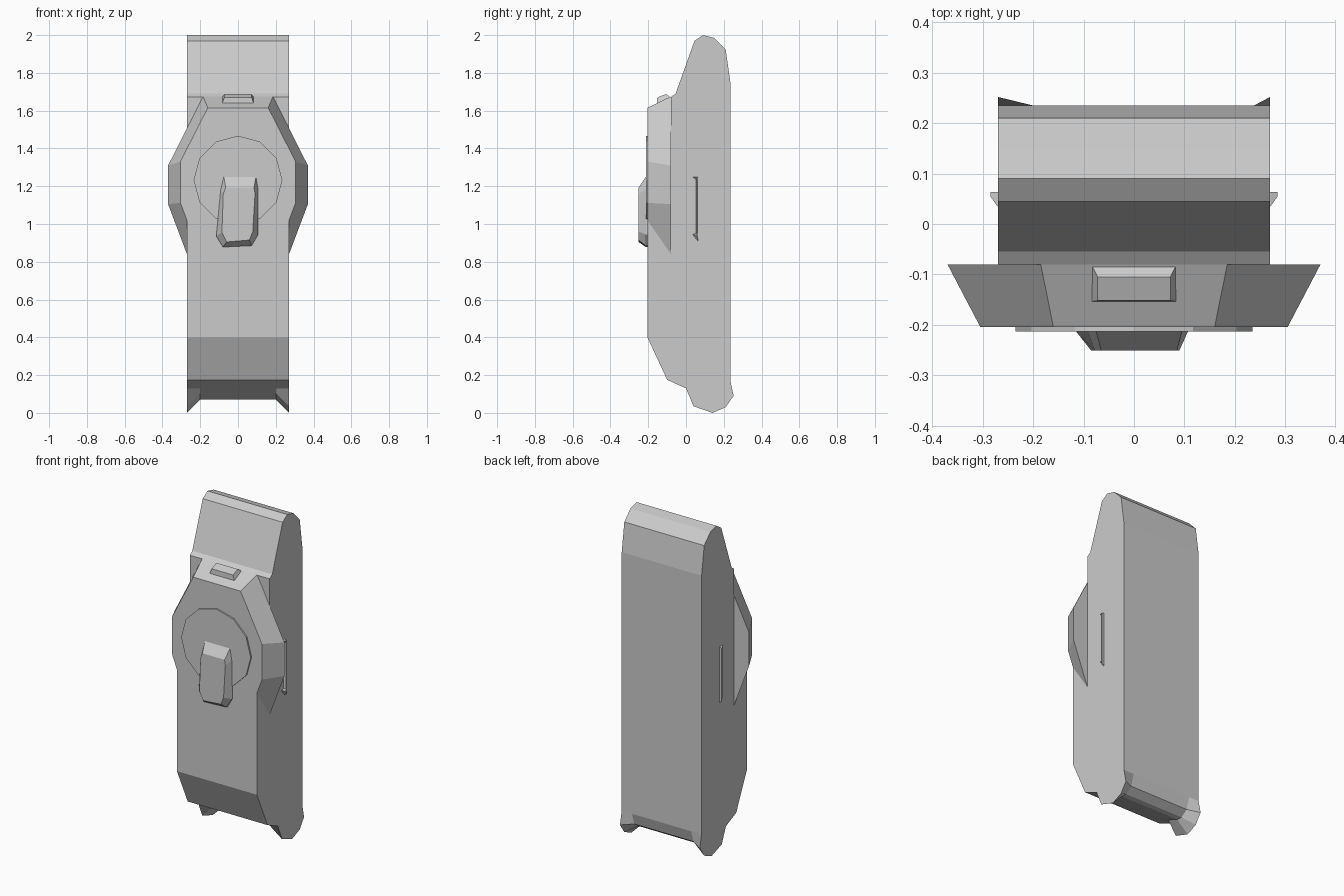
import bpy, bmesh, math

if "Cube" in bpy.data.objects:
    bpy.data.objects.remove(bpy.data.objects["Cube"])


def loft(name, rings):
    """Skin matching rings of points, capping both ends."""
    bm = bmesh.new()
    vs = [[bm.verts.new(p) for p in r] for r in rings]
    n = len(rings[0])
    for a, b in zip(vs, vs[1:]):
        for i in range(n):
            j = (i + 1) % n
            bm.faces.new((a[i], a[j], b[j], b[i]))
    bm.faces.new(vs[0])
    bm.faces.new(vs[-1])
    bmesh.ops.recalc_face_normals(bm, faces=bm.faces)
    bmesh.ops.dissolve_limit(bm, angle_limit=0.01, verts=bm.verts, edges=bm.edges)
    me = bpy.data.meshes.new(name)
    bm.to_mesh(me)
    bm.free()
    ob = bpy.data.objects.new(name, me)
    bpy.context.collection.objects.link(ob)
    return ob


def side(x, pts):
    return [(x, y, z) for y, z in pts]


def front(y, pts):
    return [(x, y, z) for x, z in pts]


def mirrored(pts):
    return pts + [(-x, z) for x, z in reversed(pts)]


# body: side profile, with the lower edge flaring down into corner feet
upper = [(.235, 1.75), (.21, 1.925), (.15, 1.985), (.09, 2.0), (.045, 1.97),
         (-.055, 1.69), (-.08, 1.672), (-.08, 1.02), (-.204, 1.02),
         (-.204, .4), (-.1, .175)]
foot = [(0, .13), (.04, .035), (.14, 0), (.21, .03), (.252, .09), (.235, .17)]
belly = [(0, .13), (.055, .105), (.135, .07), (.17, .07), (.215, .1), (.235, .17)]
loft("body", [side(-.27, upper + foot), side(-.2, upper + belly),
              side(.2, upper + belly), side(.27, upper + foot)])

# faceted housing around the dial
back = mirrored([(.185, 1.675), (.37, 1.31), (.37, 1.105), (.27, .84)])
face = mirrored([(.16, 1.615), (.305, 1.33), (.305, 1.112), (.27, 1.02)])
loft("dial_housing", [front(-.08, back), front(-.204, face)])

# dial plate
circle = [(.235 * math.sin(math.tau * i / 12), 1.232 + .235 * math.cos(math.tau * i / 12))
          for i in range(12)]
loft("dial_plate", [front(-.2, circle), front(-.213, circle)])

# chamfered selector knob
base = [(-.075, 1.25), (.095, 1.25), (.107, 1.18), (.107, .945), (.072, .885),
        (-.08, .878), (-.115, .935), (-.092, 1.18)]
top = [(-.065, 1.193), (.085, 1.193), (.09, 1.16), (.078, .96), (.06, .915),
       (-.06, .905), (-.085, .955), (-.078, 1.16)]
loft("selector_knob", [front(-.2, base), front(-.213, base), front(-.251, top)])

# small button on the sloped shoulder
loft("top_button", [
    [(-.085, -.154, 1.635), (.085, -.154, 1.635), (.085, -.079, 1.668), (-.085, -.079, 1.668)],
    [(-.072, -.152, 1.67), (.072, -.152, 1.67), (.072, -.105, 1.688), (-.072, -.105, 1.688)]])

# thin grips on both sides
grip = [(.035, 1.25), (.063, 1.25), (.063, .91), (.035, .945), (.054, .95), (.054, 1.235)]
tip = [(.055, 1.245), (.063, 1.245), (.063, .92), (.055, .94), (.057, .95), (.057, 1.235)]
for s, label in ((-1, "left"), (1, "right")):
    loft(label + "_grip", [side(s * .26, grip), side(s * .271, grip), side(s * .285, tip)])
